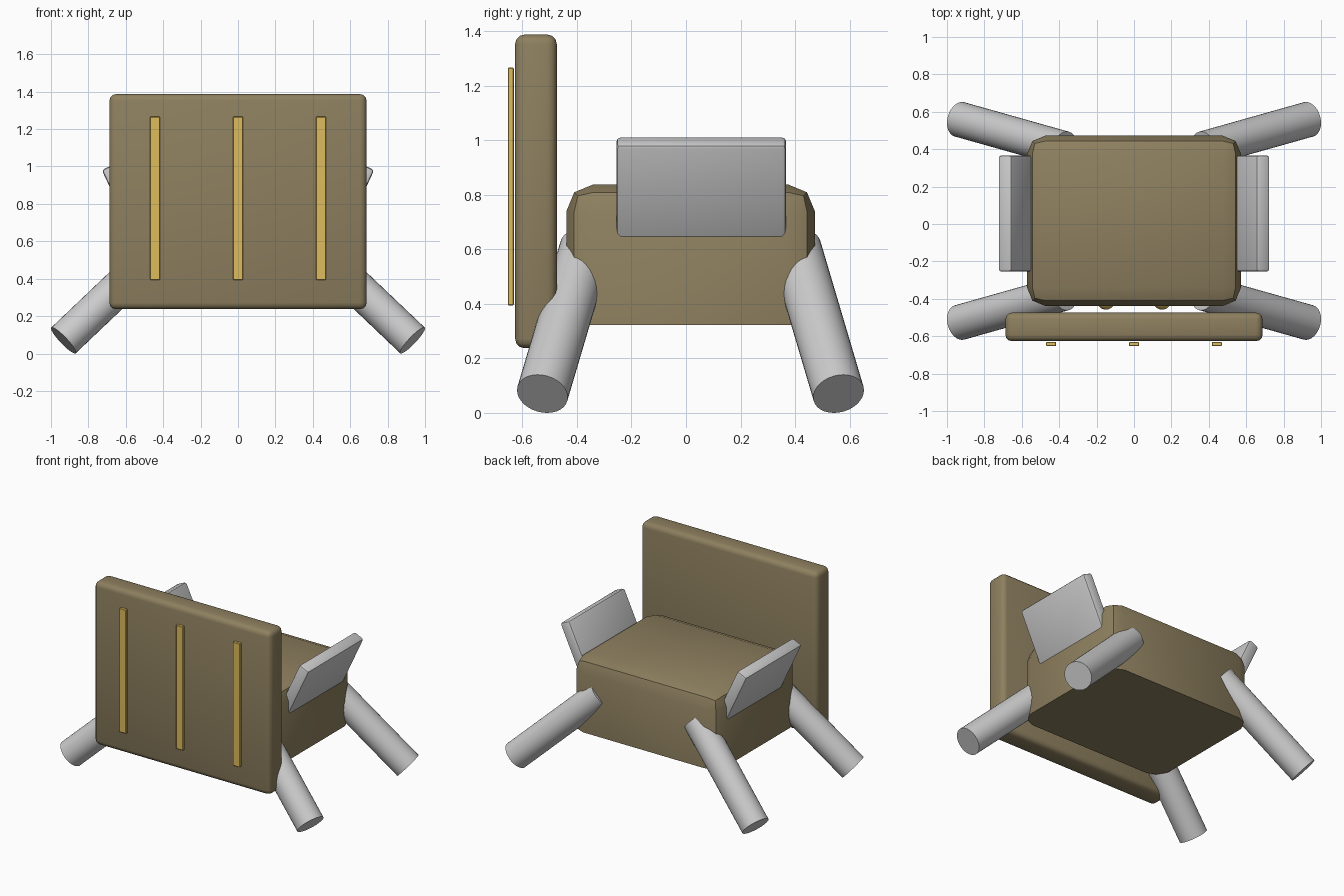
import bpy, bmesh, math
from mathutils import Vector

if "Cube" in bpy.data.objects:
    bpy.data.objects.remove(bpy.data.objects["Cube"])


def material(name, rgb):
    m = bpy.data.materials.new(name)
    m.diffuse_color = (*rgb, 1)
    m.use_nodes = True
    m.node_tree.nodes["Principled BSDF"].inputs["Base Color"].default_value = m.diffuse_color
    return m


brown = material("brown", (0.27, 0.215, 0.115))
gold = material("gold", (0.73, 0.5, 0.11))


def finish(mat, angle=35):
    ob = bpy.context.object
    if mat:
        ob.data.materials.append(mat)
    bpy.ops.object.shade_smooth_by_angle(angle=math.radians(angle))
    return ob


def box(name, loc, size, mat=None, bevel=0, segments=2, tilt=0, open_base=False):
    """Bevelled box; open_base leaves the bottom edges sharp."""
    bpy.ops.mesh.primitive_cube_add(size=1, location=loc, rotation=(0, tilt, 0))
    ob = bpy.context.object
    ob.name = name
    bm = bmesh.new()
    bm.from_mesh(ob.data)
    bmesh.ops.scale(bm, vec=size, verts=bm.verts)
    if bevel:
        edges = [e for e in bm.edges
                 if not (open_base and all(v.co.z < 0 for v in e.verts))]
        bmesh.ops.bevel(bm, geom=edges, offset=bevel, segments=segments,
                        profile=0.5, affect='EDGES')
    bm.to_mesh(ob.data)
    bm.free()
    return finish(mat)


# Body with rounded sides and top, sharp flat underside
box("body", (0, 0.017, 0.58), (1.145, 0.912, 0.516), brown, 0.1, 2, open_base=True)

# Large front shield with three vertical strips
box("front_shield", (0, -0.55, 0.812), (1.375, 0.153, 1.15), brown, 0.035, 3)
for i, x in enumerate((-0.443, 0, 0.443)):
    box(f"shield_strip_{i + 1}", (x, -0.642, 0.83), (0.054, 0.022, 0.872), gold, 0.003, 1)

# Small eyes on the body front, behind the shield
for side in (-1, 1):
    bpy.ops.mesh.primitive_uv_sphere_add(segments=20, ring_count=12, radius=0.05,
                                         location=(side * 0.15, -0.408, 0.56))
    bpy.context.object.name = f"eye_{side}"
    finish(gold)

# Tilted side plates sunk into the body
TILT = math.radians(25)
axis = Vector((math.sin(TILT), 0, math.cos(TILT)))
top = Vector((0.692, 0.056, 0.998))
for side in (-1, 1):
    c = top - axis * 0.23
    box(f"side_plate_{side}", (side * c.x, c.y, c.z), (0.08, 0.622, 0.46),
        None, 0.015, 2, tilt=side * TILT)

# Splayed cylindrical legs
for sx in (-1, 1):
    for sy, label in ((-1, "front"), (1, "back")):
        d = Vector((sx * 0.71, sy * 0.2, -0.675)).normalized()
        foot = Vector((sx * 0.933, 0.0165 + sy * 0.543, 0.07))
        bpy.ops.mesh.primitive_cylinder_add(
            vertices=32, radius=0.095, depth=0.79, location=foot - d * 0.395,
            rotation=d.to_track_quat('Z', 'Y').to_euler())
        bpy.context.object.name = f"{label}_leg_{sx}"
        finish(None)
